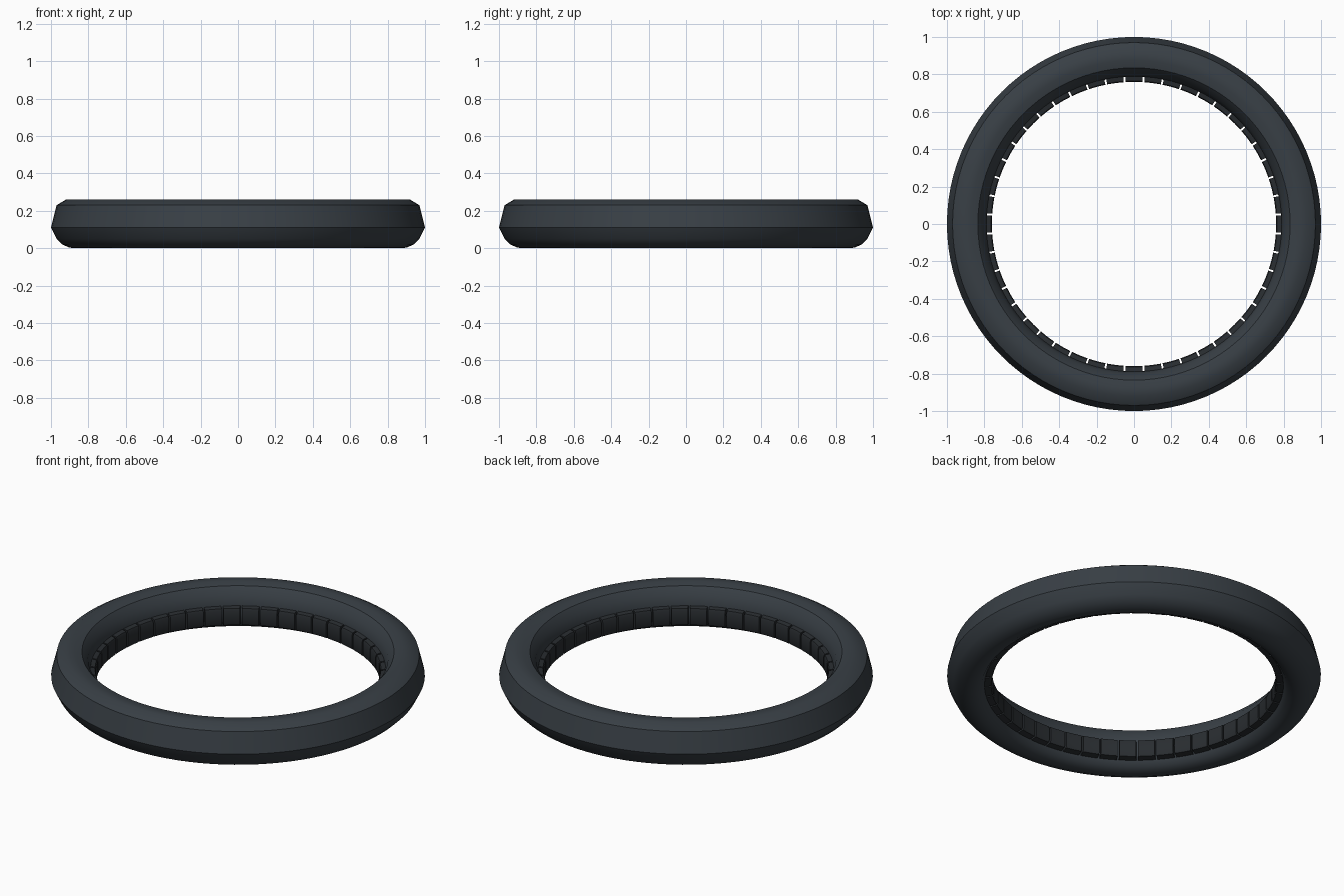
import bpy, bmesh, math

if "Cube" in bpy.data.objects:
    bpy.data.objects.remove(bpy.data.objects["Cube"])

SLATE = bpy.data.materials.new("dark_rubber")
SLATE.diffuse_color = (0.04, 0.05, 0.06, 1)
SLATE.use_nodes = True
SLATE.node_tree.nodes["Principled BSDF"].inputs["Base Color"].default_value = SLATE.diffuse_color
BLACK = bpy.data.materials.new("black_rubber")
BLACK.diffuse_color = (0.022, 0.026, 0.03, 1)
BLACK.use_nodes = True
BLACK.node_tree.nodes["Principled BSDF"].inputs["Base Color"].default_value = BLACK.diffuse_color


def finish(bm, name, mat, angle):
    bmesh.ops.recalc_face_normals(bm, faces=bm.faces)
    me = bpy.data.meshes.new(name)
    bm.to_mesh(me)
    bm.free()
    me.materials.append(mat)
    ob = bpy.data.objects.new(name, me)
    bpy.context.collection.objects.link(ob)
    bpy.ops.object.select_all(action='DESELECT')
    ob.select_set(True)
    bpy.context.view_layer.objects.active = ob
    bpy.ops.object.shade_smooth_by_angle(angle=math.radians(angle))
    return ob


def sweep(bm, profile, start, end, steps, closed=False):
    """Sweep a closed (radius, z) profile around the z axis."""
    count = steps if closed else steps + 1
    rings = []
    for i in range(count):
        a = start + (end - start) * i / steps
        rings.append([bm.verts.new((r * math.cos(a), r * math.sin(a), z))
                      for r, z in profile])
    n = len(profile)
    for i in range(steps):
        p, q = rings[i], rings[(i + 1) % count]
        for j in range(n):
            k = (j + 1) % n
            bm.faces.new((p[j], p[k], q[k], q[j]))
    if not closed:
        bm.faces.new(rings[0])
        bm.faces.new(rings[-1])


# Main ring, slightly lopsided faceted cross-section
ring_profile = [(0.875, 0.26), (0.92, 0.26), (0.97, 0.23), (0.985, 0.17),
                (1.0, 0.11), (0.97, 0.05), (0.94, 0.02), (0.90, 0.003),
                (0.86, 0.0), (0.82, 0.02), (0.793, 0.06), (0.787, 0.11),
                (0.79, 0.16), (0.803, 0.21), (0.835, 0.25)]
bm = bmesh.new()
sweep(bm, ring_profile, 0, 2 * math.pi, 96, closed=True)
finish(bm, "grip_ring", SLATE, 35)

# 48 small grip pads around the inner wall
pad_profile = [(0.80, 0.045), (0.765, 0.05), (0.76, 0.06),
               (0.76, 0.135), (0.765, 0.148), (0.80, 0.155)]
bm = bmesh.new()
pads = 48
half = math.pi / pads - 0.0065
for i in range(pads):
    a = 2 * math.pi * i / pads
    sweep(bm, pad_profile, a - half, a + half, 2)
finish(bm, "inner_pads", BLACK, 30)
